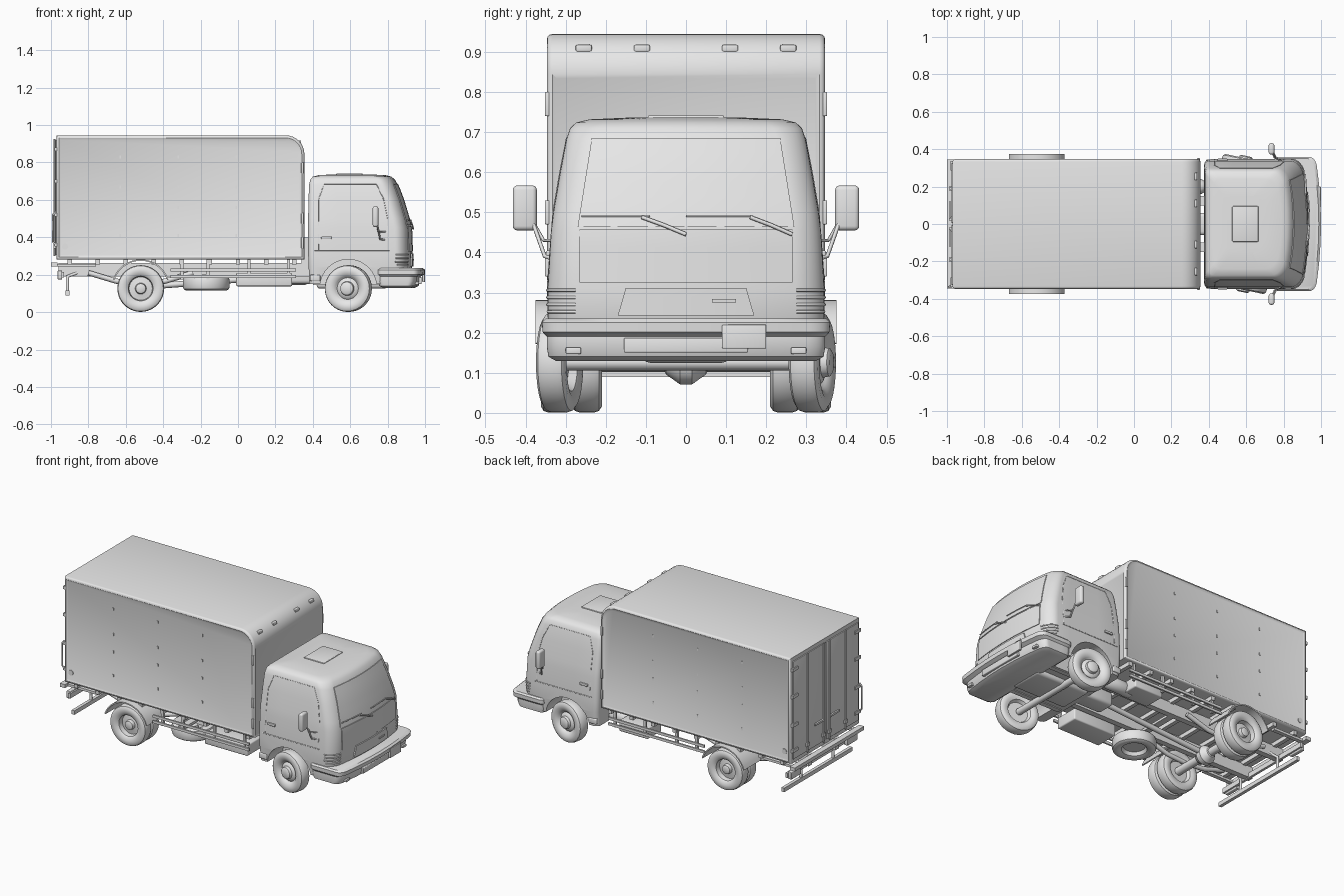
import bpy, bmesh
from math import sin, cos, pi, radians
from mathutils import Matrix, Vector

cube = bpy.data.objects.get("Cube")
if cube:
    bpy.data.objects.remove(cube, do_unlink=True)

grey = bpy.data.materials.new("plain grey")
grey.use_nodes = True
grey.diffuse_color = (0.8, 0.8, 0.8, 1)
grey.node_tree.nodes["Principled BSDF"].inputs["Base Color"].default_value = (0.8, 0.8, 0.8, 1)


# ---- helpers ----
def finish(bm, name, smooth=True):
    bmesh.ops.recalc_face_normals(bm, faces=bm.faces)
    mesh = bpy.data.meshes.new(name)
    bm.to_mesh(mesh)
    bm.free()
    mesh.materials.append(grey)
    obj = bpy.data.objects.new(name, mesh)
    bpy.context.collection.objects.link(obj)
    if smooth:
        shade(obj)
    return obj


def activate(obj):
    bpy.ops.object.select_all(action='DESELECT')
    obj.select_set(True)
    bpy.context.view_layer.objects.active = obj


def shade(obj):
    activate(obj)
    bpy.ops.object.shade_smooth_by_angle(angle=radians(35))


def block(name, x, y, z, bevel=0.0):
    """Box from (low, high) ranges on each axis."""
    bm = bmesh.new()
    bmesh.ops.create_cube(bm, size=1)
    for v in bm.verts:
        v.co = [(lo + hi) / 2 + c * (hi - lo) for c, (lo, hi) in zip(v.co, (x, y, z))]
    if bevel:
        bmesh.ops.bevel(bm, geom=bm.edges[:], offset=bevel, segments=3, profile=0.5, affect='EDGES')
    return finish(bm, name, bevel > 0)


def sided(s, lo, hi):
    return tuple(sorted((s * lo, s * hi)))


def tube(name, points, radius):
    curve = bpy.data.curves.new(name, 'CURVE')
    curve.dimensions = '3D'
    curve.bevel_depth = radius
    curve.bevel_resolution = 2
    curve.use_fill_caps = True
    line = curve.splines.new('POLY')
    line.points.add(len(points) - 1)
    for p, co in zip(line.points, points):
        p.co = (*co, 1)
    curve.materials.append(grey)
    obj = bpy.data.objects.new(name, curve)
    bpy.context.collection.objects.link(obj)
    return obj


def lathe(name, profile, place, axis='Y', turn=0.0):
    """Spin (radius, offset) points around an axis."""
    bm = bmesh.new()
    verts = [bm.verts.new((r, o, 0)) for r, o in profile]
    edges = [bm.edges.new(pair) for pair in zip(verts, verts[1:])]
    bmesh.ops.spin(bm, geom=verts + edges, axis=(0, 1, 0), cent=(0, 0, 0), angle=2 * pi, steps=40)
    bmesh.ops.remove_doubles(bm, verts=bm.verts, dist=1e-5)
    rot = {'Y': Matrix(), 'Z': Matrix.Rotation(pi / 2, 4, 'X'), 'X': Matrix.Rotation(-pi / 2, 4, 'Z')}[axis]
    bm.transform(Matrix.Translation(place) @ Matrix.Rotation(turn, 4, 'Z') @ rot)
    return finish(bm, name)


def plan_loop(z, xb, xf, hw, rf, bow):
    """Rounded plan outline with a bowed front."""
    rb, rf = min(0.03, hw / 3), min(rf, hw / 2)
    half = [(xb, hw * 0.5)]
    half += [(xb + rb + rb * cos(a), hw - rb + rb * sin(a)) for a in [pi - i * pi / 8 for i in range(5)]]
    half += [(xb + (xf - xb) * t, hw) for t in (0.3, 0.5, 0.7)]
    half += [(xf - rf + rf * cos(a), hw - rf + rf * sin(a)) for a in [pi / 2 - i * pi / 16 for i in range(9)]]
    half += [(xf, (hw - rf) * t) for t in (0.67, 0.33)]
    full = [(xb, 0)] + half + [(xf, 0)] + [(x, -y) for x, y in reversed(half)]
    return [(x - bow * (y / hw) ** 2 * ((x - xb) / (xf - xb)) ** 4, y, z) for x, y in full]


def loft(name, sections, rf, bow, smooth=True):
    bm = bmesh.new()
    rings = [[bm.verts.new(p) for p in plan_loop(*s, rf, bow)] for s in sections]
    n = len(rings[0])
    for a, b in zip(rings, rings[1:]):
        for i in range(n):
            bm.faces.new((a[i], a[(i + 1) % n], b[(i + 1) % n], b[i]))
    bm.faces.new(rings[0])
    bm.faces.new(rings[-1])
    return finish(bm, name, smooth)


# ---- cab: sections of height, back, front, half width ----
CAB = [(.15, .38, .90, .335), (.24, .378, .93, .345), (.31, .375, .932, .345), (.45, .375, .927, .337),
       (.50, .375, .915, .331), (.60, .377, .885, .314), (.68, .38, .855, .299), (.71, .387, .838, .289),
       (.724, .40, .82, .274), (.732, .43, .79, .24), (.736, .50, .71, .15)]
BOW = 0.035


def cab_at(z):
    for a, b in zip(CAB, CAB[1:]):
        if z <= b[0]:
            t = (z - a[0]) / (b[0] - a[0])
            return [p + (q - p) * t for p, q in zip(a, b)]
    return CAB[-1]


def front_x(y, z):
    _, _, xf, hw = cab_at(z)
    return xf - BOW * (y / hw) ** 2


cab = loft("cab", CAB, 0.07, BOW, False)
for s in (1, -1):
    cutter = lathe("arch_cutter", [(0, -.12), (.152, -.12), (.152, .12), (0, .12)], (.59, s * .31, .13))
    cutter.hide_render = True
    mod = cab.modifiers.new("wheel_arch", 'BOOLEAN')
    mod.object, mod.solver = cutter, 'EXACT'
    activate(cab)
    bpy.ops.object.modifier_apply(modifier=mod.name)
    bpy.data.objects.remove(cutter, do_unlink=True)
shade(cab)


def front_plate(name, low, high, thick=0.004):
    """Thin plate on the cab front; low and high are (y0, y1, z)."""
    bm = bmesh.new()
    rows = []
    for j in range(7):
        y0, y1, z = [a + (b - a) * j / 6 for a, b in zip(low, high)]
        ys = [y0 + (y1 - y0) * i / 10 for i in range(11)]
        rows.append([bm.verts.new((front_x(y, z) + thick, y, z)) for y in ys])
    for a, b in zip(rows, rows[1:]):
        for i in range(10):
            bm.faces.new((a[i], a[i + 1], b[i + 1], b[i]))
    skirt = bmesh.ops.extrude_edge_only(bm, edges=[e for e in bm.edges if e.is_boundary])['geom']
    for v in skirt:
        if isinstance(v, bmesh.types.BMVert):
            v.co.x -= thick + 0.004
    return finish(bm, name)


front_plate("windscreen", (-.27, .27, .465), (-.235, .235, .685))
front_plate("front_panel", (-.265, .265, .325), (-.265, .265, .457))
front_plate("grille", (-.17, .17, .243), (-.15, .15, .312), 0.007)
front_plate("grille_badge_plate", (.065, .125, .275), (.065, .125, .284), 0.011)
block("roof_hatch", (.525, .665), (-.095, .095), (.725, .742), .004)

# wipers
for y0, y1, arm in ((-.26, -.09, (-.11, 0)), (0, .165, (.16, .265))):
    on_glass = lambda y, z: (front_x(y, z) + .009, y, z)
    tube("wiper_blade", [on_glass(y0 + (y1 - y0) * i / 4, .491) for i in range(5)], .003)
    tube("wiper_arm", [on_glass(arm[0], .488), on_glass(sum(arm) / 2, .468), on_glass(arm[1], .445)], .005)

for s in (1, -1):
    # headlamp ribs wrapping the corner
    for z in (.252, .27, .288, .306):
        outline = plan_loop(*cab_at(z), .07, BOW)
        wrap = [Vector(p) for p in outline if p[0] > .84 and s * p[1] > .2]
        tube("headlamp_rib", wrap, .004)
    # door seam, handle and waist line
    side = lambda x, z: (x, s * (cab_at(z)[3]), z)
    door = [(.43, .33), (.43, .5), (.43, .6), (.46, .685), (.74, .685), (.78, .6), (.80, .5), (.80, .33)]
    tube("door_seam", [side(*p) for p in door], .002)
    tube("waist_seam", [side(.41, .33), side(.81, .33)], .0025)
    block("door_handle", (.445, .50), sided(s, .335, .349), (.39, .405), .004)
    # mirrors on two stays
    block("mirror", (.72, .75), sided(s, .372, .432), (.455, .567), .011)
    tube("mirror_stay", [(.79, s * .335, .385), (.76, s * .352, .39), (.735, s * .40, .525)], .005)
    tube("mirror_brace", [(.79, s * .335, .43), (.75, s * .355, .43), (.735, s * .395, .50)], .004)

# bumper
loft("bumper", [(.13, .775, .945, .325), (.14, .755, .965, .343), (.165, .75, .975, .347), (.19, .75, .975, .347),
                (.202, .745, .998, .358), (.226, .745, 1.0, .359), (.235, .75, .988, .35)], .05, .03)
block("lower_intake", (.95, .982), (-.155, .155), (.15, .187), .004)
block("number_plate", (.985, .999), (.09, .20), (.16, .22), .003)
for s in (1, -1):
    block("fog_lamp", (.93, .965), sided(s, .262, .30), (.147, .163), .003)
    block("cab_step", (.385, .44), sided(s, .27, .345), (.165, .20), .006)

# ---- cargo box ----
bm = bmesh.new()
outline = [(-.97, .28), (.355, .28)]
outline += [(.255 + .10 * cos(i * pi / 16), .845 + .10 * sin(i * pi / 16)) for i in range(9)] + [(-.97, .945)]
wall = bm.faces.new([bm.verts.new((x, -.347, z)) for x, z in outline])
far = bmesh.ops.extrude_face_region(bm, geom=[wall])['geom']
bmesh.ops.translate(bm, vec=(0, .694, 0), verts=[v for v in far if isinstance(v, bmesh.types.BMVert)])
bmesh.ops.recalc_face_normals(bm, faces=bm.faces)
rims = [e for e in bm.edges if abs(e.verts[0].co.y - e.verts[1].co.y) < .01]
bmesh.ops.bevel(bm, geom=rims, offset=.014, segments=3, profile=.5, affect='EDGES')
bm.normal_update()
for axis in (Vector((0, 1, 0)), Vector((0, -1, 0)), Vector((1, 0, 0))):
    flat = max((f for f in bm.faces if f.normal.dot(axis) > .99), key=lambda f: f.calc_area())
    bmesh.ops.inset_region(bm, faces=[flat], thickness=.016, depth=-.006)
finish(bm, "cargo_box")

for s in (1, -1):
    for y in (.11, .255):
        block("marker_lamp", (.305, .338), sided(s, y - .02, y + .02), (.90, .918), .004)
    for z in (.37, .50, .77):
        block("corner_lamp", (.338, .352), sided(s, .338, .352), (z - .03, z + .03), .003)
    for x in (-.63, -.32, -.01):
        for z in (.41, .56, .67, .83):
            block("wall_rivet", (x - .004, x + .004), sided(s, .338, .344), (z - .008, z + .008))
    lathe("filler_cap", [(0, -.004), (.016, -.004), (.016, .004), (0, .004)], (-.925, s * .341, .35))
    # rear doors
    block("rear_door", (-.976, -.965), sided(s, .006, .325), (.305, .92), .002)
    for y in (.03, .19):
        tube("lock_rod", [(-.981, s * y, .30), (-.981, s * y, .925)], .005)
        block("lock_keeper", (-.986, -.97), sided(s, y - .014, y + .014), (.34, .36))
    block("lock_handle", (-.988, -.978), sided(s, .03, .12), (.44, .452))
    for z in (.36, .52, .70, .87):
        block("door_hinge", (-.982, -.965), sided(s, .285, .338), (z - .01, z + .01))
tube("grab_handle", [(-.975, -.335, .36), (-.99, -.335, .375), (-.99, -.335, .52), (-.975, -.335, .535)], .005)

# ---- chassis ----
for s in (1, -1):
    block("chassis_rail", (-.96, .86), sided(s, .115, .15), (.19, .262))
    block("rear_side_rail", (-.98, -.76), sided(s, .29, .315), (.243, .258))
    block("leaf_spring_front", (.40, .78), sided(s, .155, .185), (.145, .165))
    tube("leaf_spring_rear", [(-.80, s * .175, .21), (-.65, s * .175, .165), (-.52, s * .175, .155),
                              (-.39, s * .175, .165), (-.24, s * .175, .21)], .014)
    # side guards
    for z in (.19, .225):
        block("side_guard", (-.36, .31), sided(s, .325, .335), (z - .008, z + .008))
    for x in (-.30, -.16, .06, .27):
        block("guard_post", (x - .008, x + .008), sided(s, .312, .325), (.175, .28))
    # rear underrun supports and tail lamps
    tube("underrun_arm", [(-.82, s * .13, .225), (-.912, s * .16, .19), (-.912, s * .16, .10)], .009)
    block("tail_lamp", (-.965, -.94), sided(s, .23, .33), (.175, .222), .004)
    block("cab_mount", (.34, .39), sided(s, .10, .15), (.20, .40))
for i in range(9):
    x = -.90 + i * .15
    block("cross_member", (x - .012, x + .012), (-.33, .33), (.255, .285))
block("rear_sill", (-1.0, -.965), (-.345, .345), (.243, .265))
block("lamp_bar", (-.945, -.93), (-.34, .34), (.185, .215))
block("underrun_bar", (-.922, -.902), (-.34, .34), (.09, .115))
block("tool_box", (-.01, .29), (-.32, -.17), (.138, .21), .008)
block("battery_box", (.05, .25), (.17, .31), (.15, .22), .008)
block("engine", (.42, .80), (-.11, .11), (.125, .24), .02)
block("gearbox", (.20, .43), (-.06, .06), (.15, .24), .02)
tube("drive_shaft", [(.22, 0, .19), (-.50, 0, .135)], .016)
lathe("air_tank", [(0, -.10), (.03, -.095), (.04, -.08), (.04, .08), (.03, .095), (0, .10)], (.28, .20, .185), 'X')

# ---- wheels ----
TYRE = [(.072, -.03), (.09, -.037), (.11, -.037), (.121, -.03), (.125, -.018),
        (.125, .018), (.121, .03), (.11, .037), (.09, .037), (.072, .03)]


def wheel(name, place, s, disc, turn=0.0, axis='Y'):
    rim = [(r, s * o) for r, o in TYRE] + [(r, s * o) for r, o in disc]
    lathe(name, [(0, -s * .01), (.062, -s * .01)] + rim + [(0, rim[-1][1])], place, axis, turn)


DISHED = [(.066, .024), (.062, -.005), (.04, -.002), (.03, .0), (.026, .02), (.018, .024)]
DOMED = [(.066, .024), (.058, .016), (.05, .024), (.038, .028), (.035, .044), (.026, .05)]
for s in (1, -1):
    wheel("front_wheel", (.59, s * .315, .126), s, DOMED, radians(-12))
    wheel("rear_outer_wheel", (-.52, s * .325, .126), s, DISHED)
    wheel("rear_inner_wheel", (-.52, s * .247, .126), s, DISHED)
    # rear mudguard arch
    bm = bmesh.new()
    arc = [radians(18 + i * 9) for i in range(17)]
    rim = [[(-.52 + r * cos(a), .126 + r * sin(a)) for a in arc] for r in (.148, .156)]
    face = bm.faces.new([bm.verts.new((x, s * .205, z)) for x, z in rim[0] + rim[1][::-1]])
    out = bmesh.ops.extrude_face_region(bm, geom=[face])['geom']
    bmesh.ops.translate(bm, vec=(0, s * .17, 0), verts=[v for v in out if isinstance(v, bmesh.types.BMVert)])
    finish(bm, "rear_mudguard")
wheel("spare_wheel", (-.17, -.20, .153), 1, DISHED, 0, 'Z')
block("spare_carrier", (-.19, -.15), (-.32, .12), (.19, .205))

# axles
tube("front_axle", [(.59, -.30, .126), (.59, .30, .126)], .02)
tube("rear_axle", [(-.52, -.30, .126), (-.52, .30, .126)], .024)
lathe("differential", [(0, -.06), (.03, -.05), (.055, -.015), (.055, .015), (.03, .05), (0, .06)], (-.52, 0, .126))
